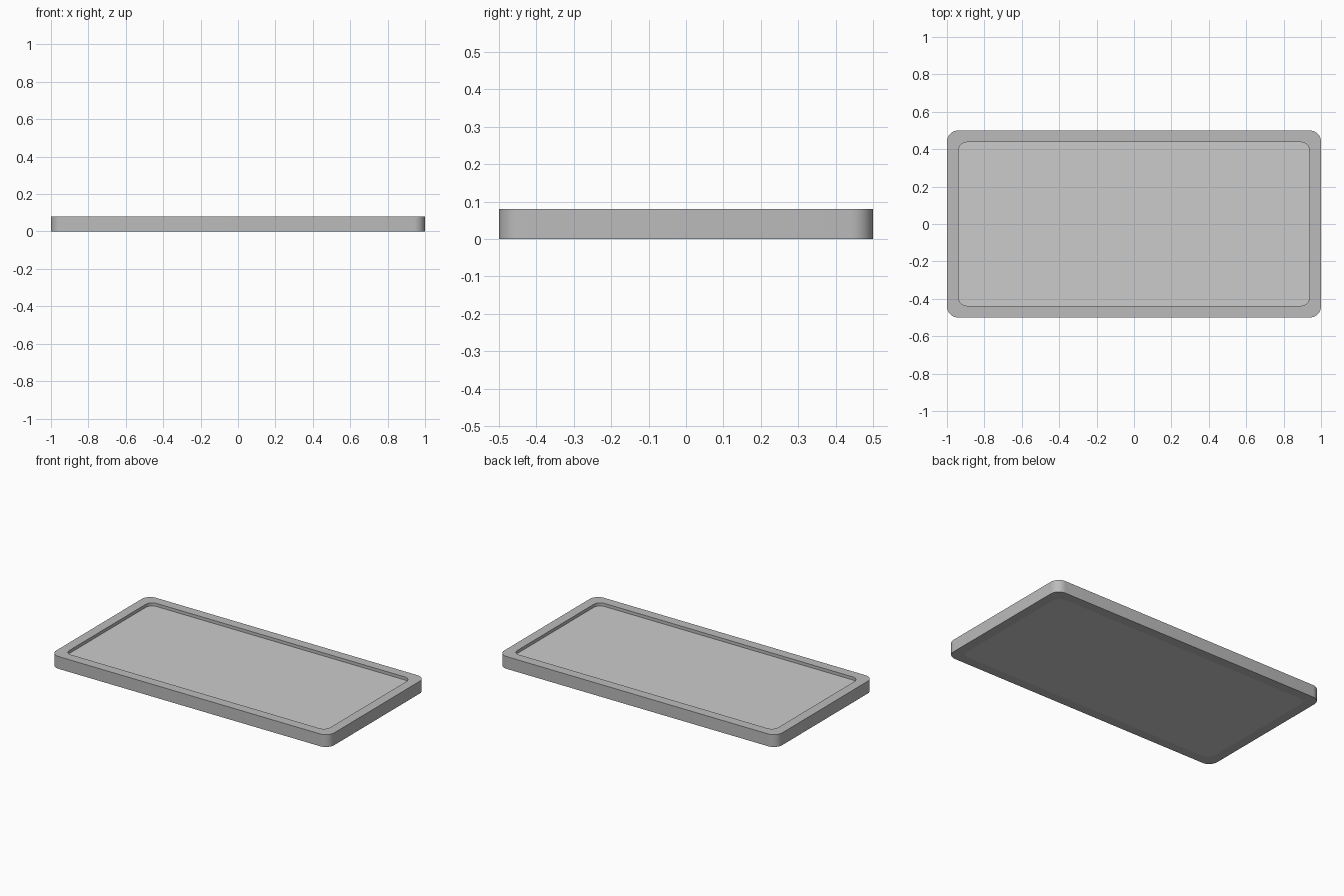
import bpy, bmesh
from math import cos, sin, pi

if "Cube" in bpy.data.objects:
    bpy.data.objects.remove(bpy.data.objects["Cube"])

SEG = 8  # segments per rounded corner


def outline(hx, hy, r):
    pts = []
    for i, (sx, sy) in enumerate([(1, 1), (-1, 1), (-1, -1), (1, -1)]):
        for k in range(SEG + 1):
            a = (i + k / SEG) * pi / 2
            pts.append((sx * (hx - r) + r * cos(a), sy * (hy - r) + r * sin(a)))
    return pts


def finish(name, bm, shade):
    bmesh.ops.recalc_face_normals(bm, faces=bm.faces)
    mesh = bpy.data.meshes.new(name)
    bm.to_mesh(mesh)
    bm.free()
    ob = bpy.data.objects.new(name, mesh)
    bpy.context.collection.objects.link(ob)
    mat = bpy.data.materials.new(name + "_grey")
    mat.diffuse_color = (shade, shade, shade, 1)
    mat.use_nodes = True
    mat.node_tree.nodes["Principled BSDF"].inputs["Base Color"].default_value = mat.diffuse_color
    mesh.materials.append(mat)
    bpy.ops.object.select_all(action='DESELECT')
    ob.select_set(True)
    bpy.context.view_layer.objects.active = ob
    bpy.ops.object.shade_smooth_by_angle()


def loop(bm, pts, z):
    return [bm.verts.new((x, y, z)) for x, y in pts]


def bridge(bm, a, b):
    n = len(a)
    for i in range(n):
        j = (i + 1) % n
        bm.faces.new((a[i], a[j], b[j], b[i]))


outer = outline(1.0, 0.5, 0.06)
inner = outline(0.9375, 0.4375, 0.045)

# Raised rounded frame: closed ring of four loops
bm = bmesh.new()
rings = [loop(bm, outer, 0), loop(bm, outer, 0.08),
         loop(bm, inner, 0.08), loop(bm, inner, 0)]
for i in range(4):
    bridge(bm, rings[i], rings[(i + 1) % 4])
finish("frame", bm, 0.5)

# Lighter panel, recessed on top and flush underneath
bm = bmesh.new()
low, high = loop(bm, inner, 0), loop(bm, inner, 0.06)
bridge(bm, low, high)
bm.faces.new(low)
bm.faces.new(high)
finish("panel", bm, 0.8)
